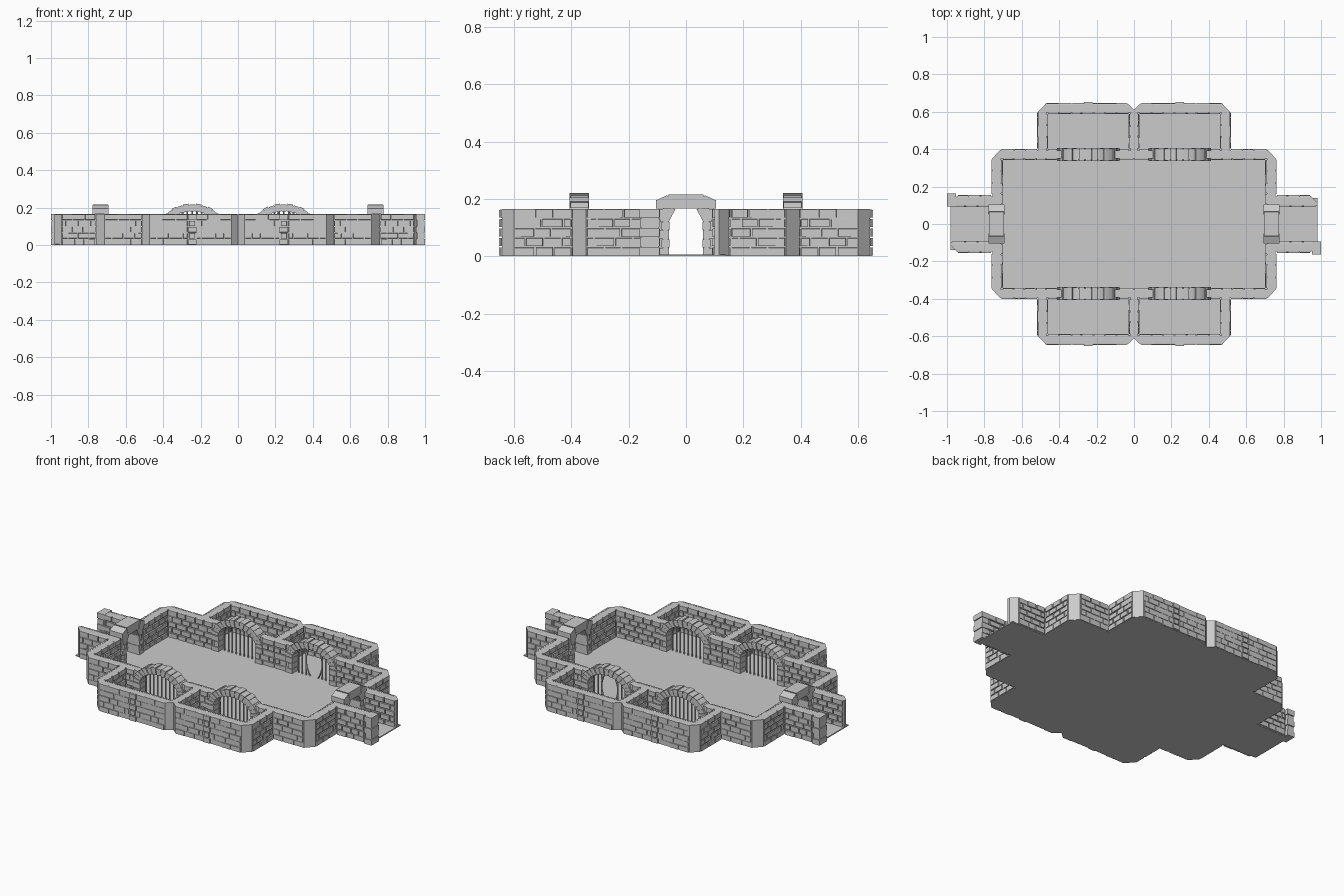
import bpy, bmesh, math, random
from mathutils import Vector

if "Cube" in bpy.data.objects:
    bpy.data.objects.remove(bpy.data.objects["Cube"])

random.seed(4)
H = 0.165          # wall height
ROWS = 5
ROW = H / ROWS


def prism(bm, pts, a, b, axis='z', inset=0.0):
    """Extrude a 2D outline from a to b along an axis; inset shrinks the far end."""
    put = {'z': lambda u, v, w: (u, v, w),
           'y': lambda u, v, w: (u, w, v),
           'x': lambda u, v, w: (w, u, v)}[axis]
    cu = sum(p[0] for p in pts) / len(pts)
    cv = sum(p[1] for p in pts) / len(pts)

    def shrink(p, c):
        return p - math.copysign(inset, p - c) if inset else p
    lo = [bm.verts.new(put(u, v, a)) for u, v in pts]
    hi = [bm.verts.new(put(shrink(u, cu), shrink(v, cv), b)) for u, v in pts]
    bm.faces.new(lo)
    bm.faces.new(hi)
    n = len(pts)
    for i in range(n):
        j = (i + 1) % n
        bm.faces.new((lo[i], lo[j], hi[j], hi[i]))


def rect(u0, u1, v0, v1):
    return [(u0, v0), (u1, v0), (u1, v1), (u0, v1)]


def bricks(bm, axis, at, out, s0, s1):
    """Brick courses on the wall plane axis = at, facing out (+1/-1), from s0 to s1."""
    n = max(1, round((s1 - s0) / 0.062))
    step = (s1 - s0) / n
    for r in range(ROWS):
        cuts = [s0 + i * step for i in range(n + 1)]
        if r % 2:
            cuts = [s0] + [s0 + (i + 0.5) * step for i in range(n)] + [s1]
        cuts = [c if c in (s0, s1) else c + random.uniform(-.007, .007) for c in cuts]
        for c0, c1 in zip(cuts, cuts[1:]):
            d = random.uniform(0.005, 0.009)
            z0 = r * ROW + (0.002 if r else 0)
            z1 = (r + 1) * ROW - (0.002 if r < ROWS - 1 else 0)
            prism(bm, rect(c0 + .002, c1 - .002, z0, z1), at - out * .004,
                  at + out * d, axis, 0.0015)


def tube(bm, pts, r, n=6):
    """Upright bar through (x, y, z) points."""
    rings = [[bm.verts.new((x + r * math.cos(k * math.tau / n),
                            y + r * math.sin(k * math.tau / n), z))
              for k in range(n)] for x, y, z in pts]
    for A, B in zip(rings, rings[1:]):
        for k in range(n):
            bm.faces.new((A[k], A[(k + 1) % n], B[(k + 1) % n], B[k]))
    bm.faces.new(rings[0])
    bm.faces.new(rings[-1])


def finish(name, bm, mirror=(False, False)):
    bmesh.ops.recalc_face_normals(bm, faces=bm.faces)
    me = bpy.data.meshes.new(name)
    bm.to_mesh(me)
    bm.free()
    ob = bpy.data.objects.new(name, me)
    bpy.context.collection.objects.link(ob)
    if any(mirror):
        m = ob.modifiers.new("mirror", 'MIRROR')
        m.use_axis[0], m.use_axis[1] = mirror
        m.use_mirror_merge = False
    return ob


# Floor slab: quarter outline reflected into the full plan
q = [(.98, .14), (.754, .14), (.754, .35), (.712, .393), (.509, .393), (.509, .6),
     (.472, .639), (.032, .639), (0, .612)]
half = q + [(-x, y) for x, y in reversed(q[:-1])]
bm = bmesh.new()
prism(bm, half + [(x, -y) for x, y in reversed(half)], 0, .006)
finish("floor", bm)

# Wall cores for one quarter, with chamfered outer corners
bm = bmesh.new()
for pts in (
    [(.37, .35), (.71, .35), (.71, .06), (.754, .06), (.758, .35), (.715, .397), (.37, .393)],
    rect(0, .12, .35, .393),
    [(0, .597), (.468, .597), (.468, .38), (.509, .38), (.513, .6), (.472, .643),
     (.034, .643), (0, .612)],
    rect(0, .02, .38, .6),
    [(.74, .10), (.98, .10), (.98, .115), (.945, .15), (.74, .147)],
):
    prism(bm, pts, .001, H - .001)
finish("wall_cores", bm, (True, True))

# Brick relief on every wall face of the quarter
bm = bmesh.new()
for run in (
    ('y', .35, -1, 0, .08), ('y', .35, -1, .41, .704), ('x', .71, -1, .105, .344),
    ('y', .393, 1, .516, .712), ('x', .754, 1, .157, .348),
    ('y', .393, 1, .027, .08), ('y', .393, 1, .41, .462),
    ('y', .639, 1, .036, .222), ('y', .639, 1, .268, .47), ('y', .597, -1, .027, .462),
    ('x', .468, -1, .40, .59), ('x', .509, 1, .40, .6), ('x', .02, 1, .40, .59),
    ('y', .147, 1, .762, .943), ('y', .10, -1, .775, .975),
):
    bricks(bm, *run)
finish("wall_bricks", bm, (True, True))

# Quoin buttress in the middle of each cell's back wall
bm = bmesh.new()
for r in range(ROWS):
    w = .024 if r % 2 == 0 else .017
    prism(bm, rect(.245 - w, .245 + w, r * ROW + .001, (r + 1) * ROW - .001),
          .63, .652, 'y', .002)
finish("cell_buttresses", bm, (True, True))

# End blocks on two opposite passage walls
for name, s in (("passage_end_right", 1), ("passage_end_left", -1)):
    bm = bmesh.new()
    for r in range(ROWS):
        d = .004 * (r % 2)
        z0, z1 = r * ROW + .001, (r + 1) * ROW - (.001 if r < 4 else 0)
        prism(bm, rect(s * (.952 + d), s * (1 - d), -s * .093, -s * (.164 - d)), z0, z1)
    prism(bm, rect(s * .958, s * .994, -s * .096, -s * .156), .001, H - .002)
    finish(name, bm)

# End doorways: jamb stones, corbels and a three-stone lintel
bm = bmesh.new()
for r in range(4):
    w = .102 if r % 2 == 0 else .085
    prism(bm, rect(.06 - .003 * (r % 2), w, r * .03 + .001, r * .03 + .029), .696, .774, 'x')
prism(bm, [(.06, .121), (.09, .121), (.1, .164), (.037, .164)], .696, .774, 'x')
prism(bm, [(.062, .001), (.08, .001), (.08, .17), (.04, .17), (.062, .12)], .7, .77, 'x')
prism(bm, [(.05, .166), (.105, .166), (.105, .195), (.066, .213)], .692, .778, 'x')
prism(bm, [(0, .166), (.047, .166), (.062, .216), (0, .216)], .694, .776, 'x')
prism(bm, [(0, .168), (.1, .168), (.1, .19), (.06, .21), (0, .21)], .697, .773, 'x')
finish("end_doorways", bm, (True, True))

# Cell arches: voussoirs round a half ellipse over jamb stones
CX, CY, ZS = .245, .372, .10


def ell(a, b, t):
    return (CX + a * math.cos(t), ZS + b * math.sin(t))


bm = bmesh.new()
N = 15
for i in range(N):
    t0, t1 = (i + .06) * math.pi / N, (i + .94) * math.pi / N
    e = .004 * (i % 2)
    tm = (t0 + t1) / 2
    prism(bm, [ell(.124, .08, t0), ell(.168 - e, .122 - e, t0), ell(.168 - e, .122 - e, tm),
               ell(.168 - e, .122 - e, t1), ell(.124, .08, t1)],
          .338 + e / 2, .406 - e / 2, 'y')
    t0, t1 = i * math.pi / N, (i + 1) * math.pi / N
    prism(bm, [ell(.126, .083, t0), ell(.16, .114, t0), ell(.16, .114, t1),
               ell(.126, .083, t1)], .344, .4, 'y')
for s in (-1, 1):
    for r in range(3):
        w = .168 if r % 2 == 0 else .15
        prism(bm, rect(CX + s * .122, CX + s * w, r * .033 + .001, r * .033 + .031),
              .338, .406, 'y')
finish("cell_arches", bm, (True, True))

# Iron bars; the gate of one cell has its middle bars bent apart
for sx in (-1, 1):
    for sy in (-1, 1):
        bm = bmesh.new()
        for k in range(-4, 5):
            dx = k * .026
            top = ZS + .084 * math.sqrt(1 - (dx / .127) ** 2)
            bent = sx > 0 and sy > 0 and abs(k) <= 1
            if bent and k == 0:
                continue
            pts = []
            for j in range(9 if bent else 2):
                f = j / (8 if bent else 1)
                bow = k * .028 * math.sin(math.pi * f) if bent else 0
                pts.append((sx * CX + dx + bow, sy * CY, .003 + f * (top - .003)))
            tube(bm, pts, .0045)
        finish("cell_gate_%s_%s" % ("right" if sx > 0 else "left",
                                    "back" if sy > 0 else "front"), bm)
